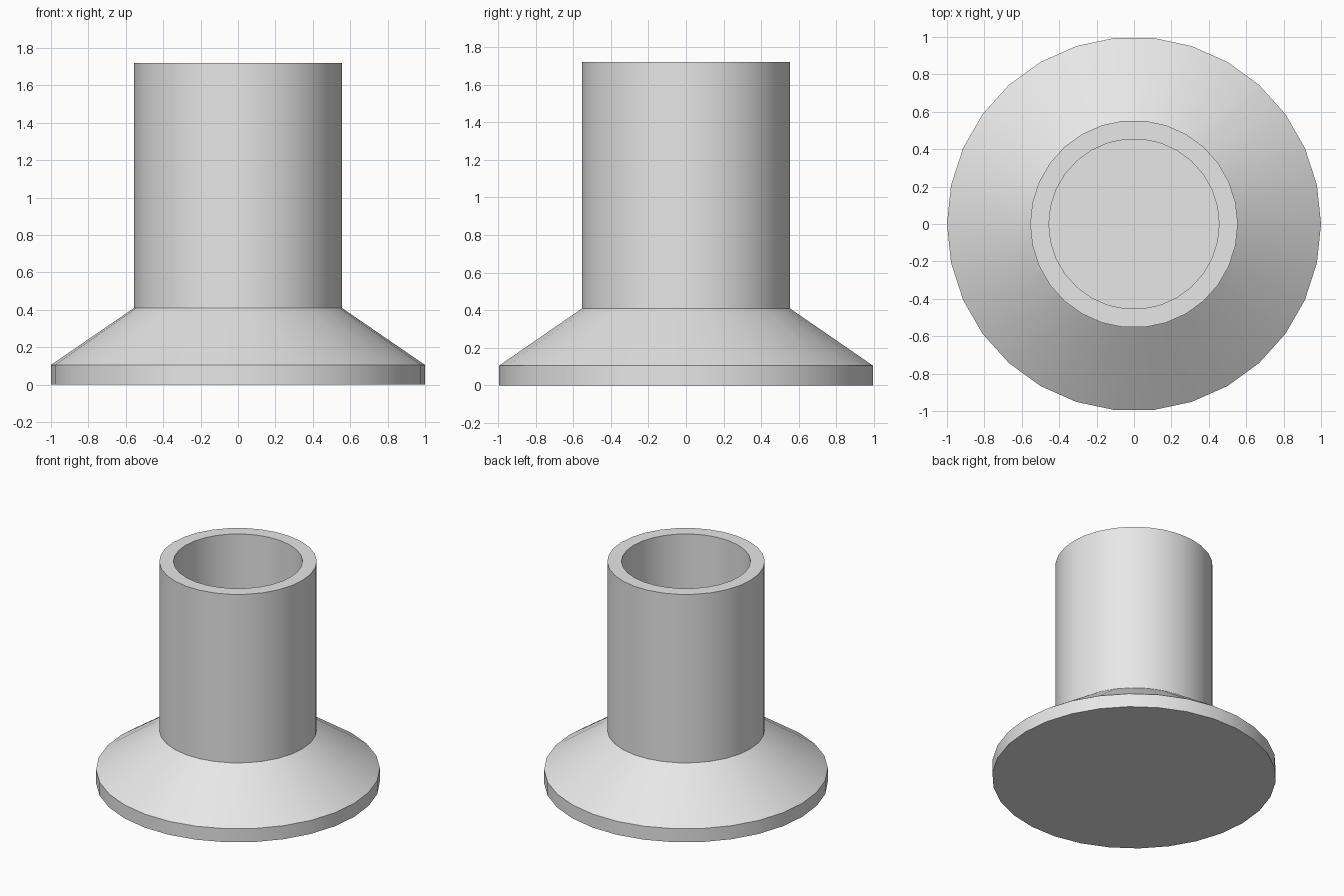
import bpy
import bmesh
from math import cos, sin, tau, radians

SIDES = 30

cube = bpy.data.objects.get("Cube")
if cube:
    bpy.data.objects.remove(cube, do_unlink=True)

# Single plain grey
grey = bpy.data.materials.new("light_grey")
grey.use_nodes = True
grey.diffuse_color = (0.8, 0.8, 0.8, 1)
grey.node_tree.nodes["Principled BSDF"].inputs["Base Color"].default_value = (0.8, 0.8, 0.8, 1)


def turned(name, profile):
    """Turn a (radius, height) profile about z and close both ends with flat discs."""
    bm = bmesh.new()
    rings = [[bm.verts.new((r * cos(tau * i / SIDES), r * sin(tau * i / SIDES), z))
              for i in range(SIDES)] for r, z in profile]
    for low, high in zip(rings, rings[1:]):
        for i in range(SIDES):
            j = (i + 1) % SIDES
            bm.faces.new((low[i], low[j], high[j], high[i]))
    bm.faces.new(rings[0][::-1])
    bm.faces.new(rings[-1])
    bmesh.ops.recalc_face_normals(bm, faces=bm.faces)
    mesh = bpy.data.meshes.new(name)
    bm.to_mesh(mesh)
    bm.free()
    mesh.materials.append(grey)
    obj = bpy.data.objects.new(name, mesh)
    bpy.context.collection.objects.link(obj)
    bpy.ops.object.select_all(action="DESELECT")
    obj.select_set(True)
    bpy.context.view_layer.objects.active = obj
    bpy.ops.object.shade_smooth_by_angle(angle=radians(30))
    return obj


# Disc rim, sloped shoulder, tube wall, lip, and the bore down to its floor
turned("flanged_tube", [
    (1.0, 0.0), (1.0, 0.105),
    (0.555, 0.41), (0.555, 1.72),
    (0.455, 1.72), (0.455, 0.41),
])
